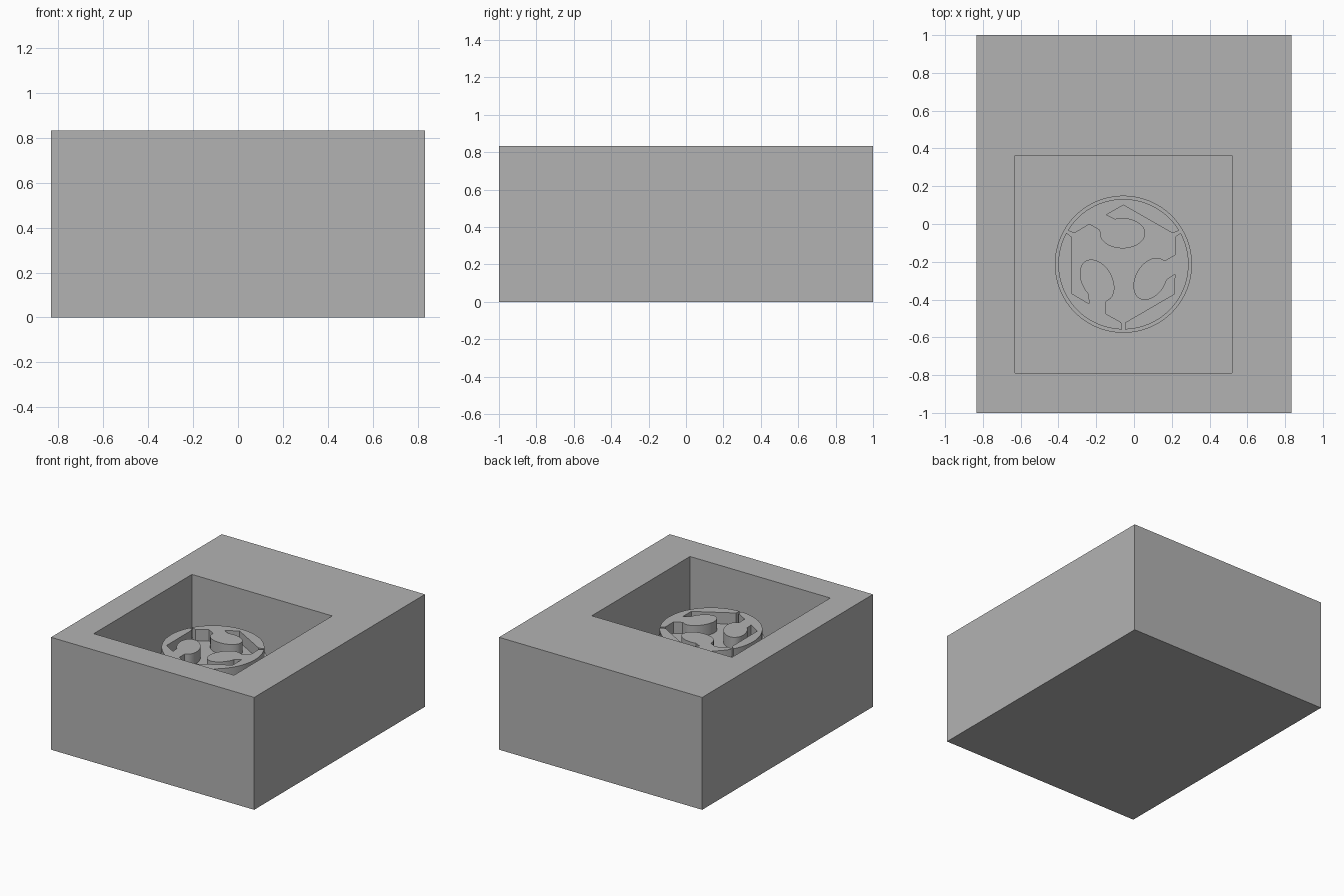
import bpy, bmesh
from math import sin, cos, radians
from mathutils import Matrix, Vector

cube = bpy.data.objects.get("Cube")
if cube:
    bpy.data.objects.remove(cube, do_unlink=True)

grey = bpy.data.materials.new("plain grey")
grey.use_nodes = True
colour = (0.45, 0.45, 0.45, 1)
grey.diffuse_color = colour
grey.node_tree.nodes["Principled BSDF"].inputs["Base Color"].default_value = colour

HEIGHT, FLOOR, LEDGE, RELIEF = 0.833, 0.17, 0.583, 0.667
CENTRE = Vector((-0.056, -0.213))


def finish(name, bm, smooth=False):
    bmesh.ops.recalc_face_normals(bm, faces=bm.faces)
    mesh = bpy.data.meshes.new(name)
    bm.to_mesh(mesh)
    bm.free()
    mesh.materials.append(grey)
    obj = bpy.data.objects.new(name, mesh)
    bpy.context.collection.objects.link(obj)
    if smooth:
        bpy.ops.object.select_all(action='DESELECT')
        obj.select_set(True)
        bpy.context.view_layer.objects.active = obj
        bpy.ops.object.shade_smooth_by_angle(angle=radians(30))


def loft(bm, rings, cap_start=False, cap_end=True):
    """Join equal rings of points with quads, and cap the ends."""
    loops = [[bm.verts.new(p) for p in ring] for ring in rings]
    for a, b in zip(loops, loops[1:]):
        for i in range(len(a)):
            j = (i + 1) % len(a)
            bm.faces.new((a[i], a[j], b[j], b[i]))
    if cap_start:
        bm.faces.new(loops[0][::-1])
    if cap_end:
        bm.faces.new(loops[-1])


def square(cx, cy, hx, hy, z):
    return [(cx + sx * hx, cy + sy * hy, z)
            for sx, sy in ((-1, -1), (1, -1), (1, 1), (-1, 1))]


# Block with an off-centre square pocket
bm = bmesh.new()
loft(bm, [square(0, 0, 0.833, 1, 0), square(0, 0, 0.833, 1, HEIGHT),
          square(*CENTRE, 0.575, 0.575, HEIGHT),
          square(*CENTRE, 0.575, 0.575, FLOOR)], cap_start=True)
finish("block", bm)

# Round pedestal standing in the pocket
bm = bmesh.new()
circle = [CENTRE + 0.363 * Vector((cos(radians(a)), sin(radians(a))))
          for a in range(0, 360, 3)]
loft(bm, [[(*p, z) for p in circle] for z in (FLOOR, LEDGE)])
finish("pedestal", bm, smooth=True)

# Outline of one raised arm: rim arc, angled inner edge, rounded lobe on a neck
outline = [Vector((cos(radians(a)), sin(radians(a)))) * 0.345
           for a in [31.2 + 117.6 * i / 40 for i in range(41)]]
outline += [Vector(p) for p in ((-0.26, 0.164), (-0.18, 0.212), (-0.127, 0.181))]
outline += [Vector((-0.005 + 0.12 * cos(radians(a)), 0.164 + 0.08 * sin(radians(a))))
            for a in range(175, 475, 6)]
outline += [Vector(p) for p in ((-0.09, 0.262), (0, 0.313), (0.26, 0.164))]

for i, place in enumerate(("back", "left", "right")):
    turn = Matrix.Rotation(radians((0, -120, 120)[i]), 2)
    points = [CENTRE + turn @ p for p in outline]
    bm = bmesh.new()
    loft(bm, [[(*p, z) for p in points] for z in (LEDGE, RELIEF)])
    finish(place + "_raised_arm", bm, smooth=True)
